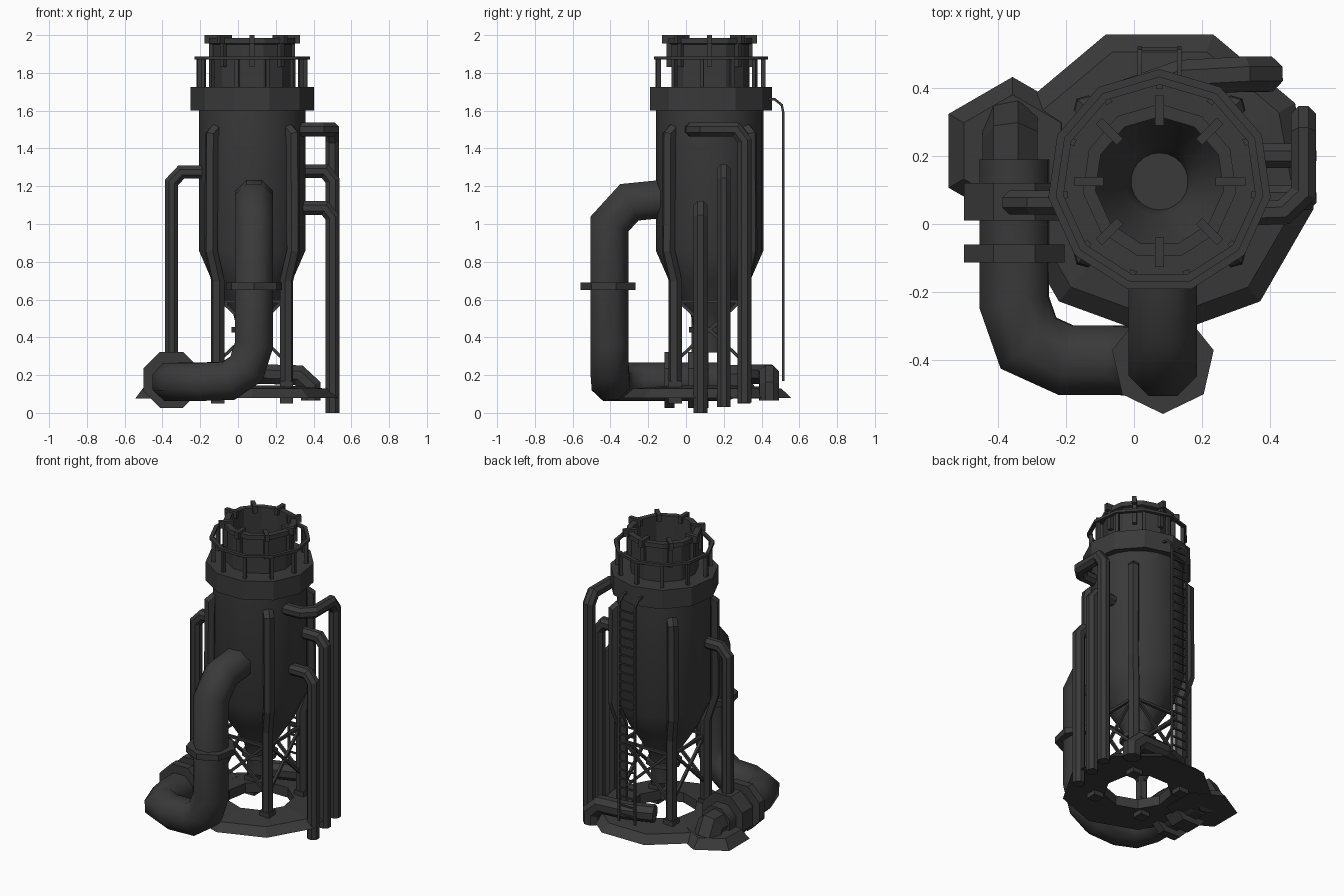
import bpy, bmesh, math
from mathutils import Vector as V

if "Cube" in bpy.data.objects:
    bpy.data.objects.remove(bpy.data.objects["Cube"])

CX, CY = 0.075, 0.125          # vessel axis
mat = bpy.data.materials.new("dark_grey_metal")
mat.diffuse_color = (0.042, 0.042, 0.042, 1)
mat.use_nodes = True
mat.node_tree.nodes["Principled BSDF"].inputs["Base Color"].default_value = mat.diffuse_color


def finish(bm, name, smooth=None):
    bmesh.ops.recalc_face_normals(bm, faces=bm.faces)
    me = bpy.data.meshes.new(name)
    bm.to_mesh(me)
    bm.free()
    me.materials.append(mat)
    ob = bpy.data.objects.new(name, me)
    bpy.context.collection.objects.link(ob)
    if smooth:
        bpy.ops.object.select_all(action='DESELECT')
        ob.select_set(True)
        bpy.context.view_layer.objects.active = ob
        bpy.ops.object.shade_smooth_by_angle(angle=math.radians(smooth))
    return ob


def skin(bm, rings, closed=False, caps=True):
    n = len(rings[0])
    pairs = list(zip(rings, rings[1:])) + ([(rings[-1], rings[0])] if closed else [])
    for a, b in pairs:
        for i in range(n):
            bm.faces.new((a[i], a[(i + 1) % n], b[(i + 1) % n], b[i]))
    if caps and not closed:
        bm.faces.new(rings[0])
        bm.faces.new(rings[-1])


def lathe(name, prof, n, phase=90, c=(CX, CY), closed=False, caps=True, smooth=None):
    bm = bmesh.new()
    rings = []
    for r, z in prof:
        rings.append([bm.verts.new((c[0] + r * math.cos(math.radians(phase) + math.tau * i / n),
                                    c[1] + r * math.sin(math.radians(phase) + math.tau * i / n), z))
                      for i in range(n)])
    skin(bm, rings, closed, caps)
    return finish(bm, name, smooth)


def tube(bm, pts, r, n=8, turn=0.5):
    """Sweep an n-gon along a path with mitred corners."""
    pts = [V(p) for p in pts]
    d = [(b - a).normalized() for a, b in zip(pts, pts[1:])]
    up = V((0, 0, 1)) if abs(d[0].z) < 0.9 else V((0, 1, 0))
    u = d[0].cross(up).normalized()
    w = d[0].cross(u)
    ring = [pts[0] + r * (u * math.cos(math.tau * (i + turn) / n) + w * math.sin(math.tau * (i + turn) / n))
            for i in range(n)]
    rings = [ring]
    for k in range(1, len(pts)):
        nrm = d[k - 1] + (d[k] if k < len(d) else d[k - 1])
        ring = [q + d[k - 1] * ((pts[k] - q).dot(nrm) / d[k - 1].dot(nrm)) for q in ring]
        rings.append(ring)
    skin(bm, [[bm.verts.new(q) for q in rg] for rg in rings])


def pipe(name, pts, r, n=8, turn=0.5, smooth=None):
    bm = bmesh.new()
    tube(bm, pts, r, n, turn)
    return finish(bm, name, smooth)


def rbox(bm, ang, r0, r1, w, z0, z1):
    """Box pointing outward from the vessel axis."""
    e, t = V((math.cos(ang), math.sin(ang), 0)), V((-math.sin(ang), math.cos(ang), 0))
    c = V((CX, CY, 0))
    rings = [[bm.verts.new(c + e * r + t * s + V((0, 0, z)))
              for r, s in ((r0, -w), (r1, -w), (r1, w), (r0, w))] for z in (z0, z1)]
    skin(bm, rings)


# vessel shell, open at the neck, conical at the bottom
lathe("vessel_body", [(.08, .32), (.08, .44), (.10, .52), (.215, .70), (.285, .86), (.285, 1.62)],
      22, caps=False, smooth=35)
lathe("outlet_cap", [(.08, .32), (.08, .33)], 11)
lathe("outlet_flange", [(.11, .425), (.11, .455)], 8)
lathe("upper_platform", [(.19, 1.60), (.33, 1.60), (.33, 1.725), (.19, 1.725)], 11, closed=True)
lathe("neck", [(.21, 1.70), (.21, 1.95), (.228, 1.955), (.228, 1.985), (.19, 1.985), (.19, 1.70)],
      11, closed=True)

# clamps around the mouth
bm = bmesh.new()
for i in range(8):
    a = math.tau * i / 8
    rbox(bm, a, .165, .252, .013, 1.955, 2.0)
    rbox(bm, a, .195, .228, .013, 1.83, 1.96)
finish(bm, "mouth_clamps")

# railing on the platform
lathe("railing_ring", [(.285, 1.87), (.308, 1.87), (.308, 1.887), (.285, 1.887)], 11, closed=True)
bm = bmesh.new()
for i in range(11):
    rbox(bm, math.pi / 2 + math.tau * i / 11, .272, .295, .010, 1.72, 1.88)
finish(bm, "railing_posts")

# four legs following the vessel, with feet, then cross braces
bm = bmesh.new()
corner = []
for sx, sy in ((1, 1), (-1, 1), (-1, -1), (1, -1)):
    at = lambda o, z: (CX + sx * o, CY + sy * o, z)
    tube(bm, [at(.19, 1.5), at(.215, 1.47), at(.218, .86), at(.182, .70), at(.182, .06)], .036, 6)
    tube(bm, [at(.182, .17), at(.182, .05)], .05, 4)
    corner.append((CX + sx * .182, CY + sy * .182))
finish(bm, "legs")
bm = bmesh.new()
for i in range(4):
    a, b = corner[i], corner[(i + 1) % 4]
    for za, zb in ((.61, .27), (.27, .61), (.59, .59)):
        tube(bm, [(*a, za), (*b, zb)], .012, 4)
finish(bm, "cross_braces")

# nine-sided base ring
lathe("base_ring", [(.205, .08), (.46, .08), (.405, .128), (.205, .145)], 9, phase=270, closed=True)

# large duct: leaves the front, drops, turns left, then runs to the back
pipe("main_duct", [(.085, -.10, 1.135), (.085, -.30, 1.115), (.085, -.405, 1.0), (.085, -.405, .36),
                   (.045, -.405, .235), (-.05, -.40, .17), (-.20, -.40, .165), (-.31, -.35, .165),
                   (-.352, -.23, .165), (-.352, .19, .165)], .109, 8, smooth=50)
lathe("duct_collar", [(.153, .65), (.153, .69)], 7, phase=270, c=(.085, -.405))
bm = bmesh.new()
for y0, y1 in ((-.113, -.06), (.01, .12)):
    tube(bm, [(-.352, y0, .175), (-.352, y1, .175)], .16, 8)
finish(bm, "duct_flanges")
pipe("duct_end", [(-.36, .15, .17), (-.36, .25, .17), (-.36, .29, .10)], .085, 7)
lathe("duct_foot", [(.217, .075), (.165, .135)], 6, c=(-.357, .215))

# side pipes with elbows
pipe("left_pipe", [(-.15, .063, 1.275), (-.30, .063, 1.275), (-.352, .063, 1.22), (-.352, .063, .03)], .038)
for nm, y, z, zb in (("right_pipe_low", .077, 1.085, 0), ("right_pipe_mid", .20, 1.28, .03)):
    pipe(nm, [(.30, y, z), (.46, y, z), (.50, y, z - .05), (.50, y, zb)], .039)
pipe("right_pipe_high", [(.28, .03, 1.5), (.44, .035, 1.5), (.498, .09, 1.5), (.498, .265, 1.5),
                         (.498, .31, 1.44), (.498, .31, .055)], .039)
pipe("back_pipe", [(-.03, .37, .205), (.14, .43, .205), (.32, .44, .20), (.385, .44, .14),
                   (.385, .44, .065)], .056)

# ladder at the back
bm = bmesh.new()
for x in (.017, .133):
    tube(bm, [(x, .42, 1.665), (x, .47, 1.66), (x, .507, 1.63), (x, .515, 1.59), (x, .515, .17)], .009, 4)
for i in range(24):
    z = .22 + i * .059
    tube(bm, [(.017, .515, z), (.133, .515, z)], .007, 4)
finish(bm, "ladder")
